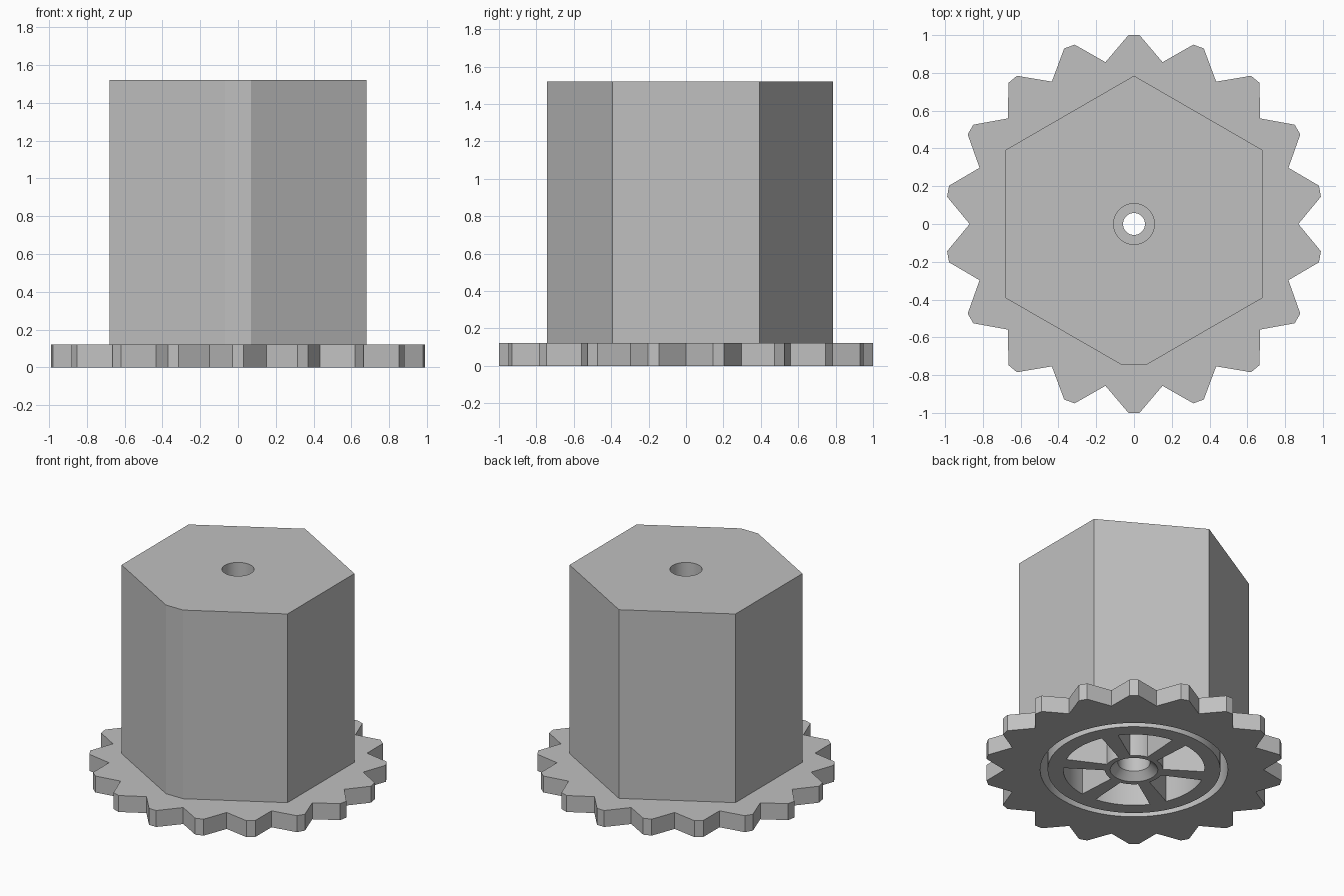
import bpy, bmesh
from math import sin, cos, pi, radians

cube = bpy.data.objects.get("Cube")
if cube:
    bpy.data.objects.remove(cube, do_unlink=True)

grey = bpy.data.materials.new("light grey plastic")
grey.use_nodes = True
colour = (0.53, 0.53, 0.53, 1)
grey.diffuse_color = colour
grey.node_tree.nodes["Principled BSDF"].inputs["Base Color"].default_value = colour


def polar(radius, degrees):
    return radius * cos(radians(degrees)), radius * sin(radians(degrees))


def finish(name, bm):
    bmesh.ops.recalc_face_normals(bm, faces=bm.faces)
    mesh = bpy.data.meshes.new(name)
    bm.to_mesh(mesh)
    bm.free()
    mesh.materials.append(grey)
    obj = bpy.data.objects.new(name, mesh)
    bpy.context.collection.objects.link(obj)
    return obj


def prism(name, outline, bottom, top):
    bm = bmesh.new()
    face = bm.faces.new([bm.verts.new((x, y, bottom)) for x, y in outline])
    side = bmesh.ops.extrude_face_region(bm, geom=[face])["geom"]
    verts = [v for v in side if isinstance(v, bmesh.types.BMVert)]
    bmesh.ops.translate(bm, verts=verts, vec=(0, 0, top - bottom))
    return finish(name, bm)


def lathe(name, profile, steps=64):
    # Closed (radius, height) profile turned about the vertical axis
    bm = bmesh.new()
    verts = [bm.verts.new((r, 0, z)) for r, z in profile]
    edges = [bm.edges.new((a, b)) for a, b in zip(verts, verts[1:] + verts[:1])]
    bmesh.ops.spin(bm, geom=verts + edges, cent=(0, 0, 0), axis=(0, 0, 1),
                   angle=2 * pi, steps=steps, use_merge=True)
    bmesh.ops.remove_doubles(bm, verts=bm.verts, dist=0.0001)
    return finish(name, bm)


def combine(target, tool, operation):
    mod = target.modifiers.new(operation.lower(), "BOOLEAN")
    mod.operation, mod.solver, mod.object = operation, "EXACT", tool
    bpy.ops.object.select_all(action="DESELECT")
    bpy.context.view_layer.objects.active = target
    target.select_set(True)
    bpy.ops.object.modifier_apply(modifier=mod.name)
    bpy.data.objects.remove(tool, do_unlink=True)


# Toothed base plate: blunt tips with straight flanks
teeth = 18
outline = []
for i in range(teeth):
    a = 10 + i * 360 / teeth
    outline += [polar(1.0, a - 1.7), polar(1.0, a + 1.7), polar(0.87, a + 10)]
hub = prism("toothed_hex_hub", outline, 0, 0.122)

# Hexagonal body with its front corner cut flat
half = [(0, 0.785), (-0.68, 0.392), (-0.68, -0.392), (-0.07, -0.743)]
hexagon = half + [(-x, y) for x, y in reversed(half[1:])]
combine(hub, prism("hex_body", hexagon, 0.05, 1.52), "UNION")

# Stepped axle bore with a countersink underneath
bore = [(0, -0.05), (0.21, -0.05), (0.108, 0.052), (0.108, 0.6), (0.058, 0.6),
        (0.058, 0.9), (0.108, 0.9), (0.108, 1.6), (0, 1.6)]
combine(hub, lathe("bore_cutter", bore), "DIFFERENCE")

# Deep ring groove in the underside
groove = [(0.58, -0.05), (0.63, -0.05), (0.63, 1.3), (0.58, 1.3)]
combine(hub, lathe("groove_cutter", groove, 96), "DIFFERENCE")

# Six pockets that leave spokes around the axle tube
steps = 10
arc = [2 * i / steps - 1 for i in range(steps + 1)]
for k in range(6):
    a = k * 60
    wedge = [polar(0.475, a + 23 * t) for t in arc]
    wedge += [polar(0.195, a - 18 * t) for t in arc]
    combine(hub, prism("pocket_cutter", wedge, -0.05, 1.3), "DIFFERENCE")

# Smooth round walls, keep hard edges
bpy.ops.object.select_all(action="DESELECT")
bpy.context.view_layer.objects.active = hub
hub.select_set(True)
bpy.ops.object.shade_smooth_by_angle(angle=radians(15))
